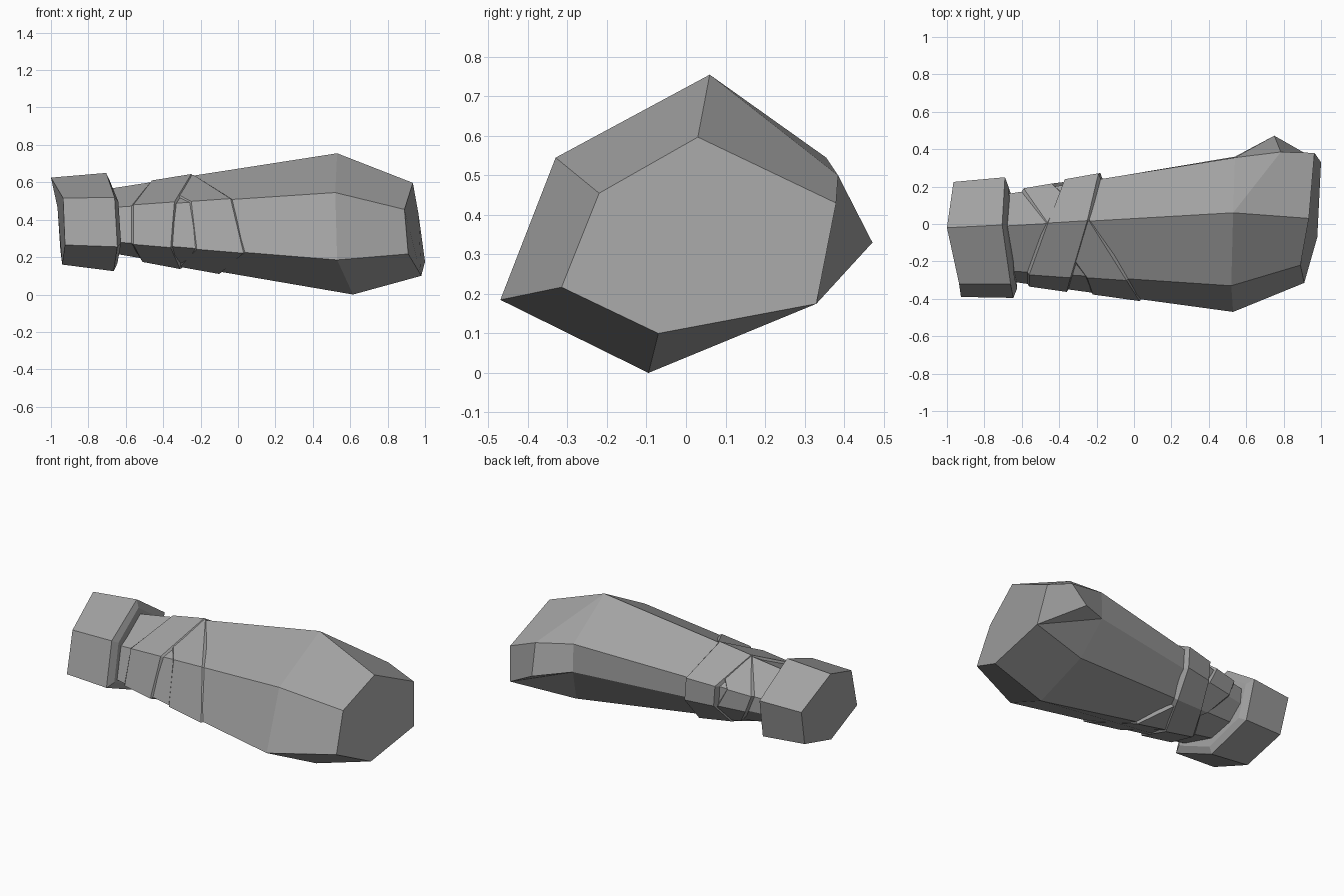
import bpy
import bmesh
from mathutils import Vector

cube = bpy.data.objects.get("Cube")
if cube:
    bpy.data.objects.remove(cube, do_unlink=True)

grey = bpy.data.materials.new("stone_grey")
grey.use_nodes = True
colour = (0.36, 0.36, 0.36, 1)
grey.diffuse_color = colour
grey.node_tree.nodes["Principled BSDF"].inputs["Base Color"].default_value = colour


def build(name, rings, caps=True, closed=False, extra=None):
    """Skin a list of matching rings, with optional end caps."""
    bm = bmesh.new()
    vr = [[bm.verts.new(p) for p in r] for r in rings]
    pairs = list(zip(vr, vr[1:]))
    if closed:
        pairs.append((vr[-1], vr[0]))
    for a, b in pairs:
        for i in range(len(a)):
            j = (i + 1) % len(a)
            bm.faces.new((a[i], a[j], b[j], b[i]))
    if caps:
        bm.faces.new(vr[0])
    if caps and not extra:
        bm.faces.new(vr[-1])
    if extra:
        extra(bm, vr[-1])
    bmesh.ops.recalc_face_normals(bm, faces=bm.faces[:])
    mesh = bpy.data.meshes.new(name)
    bm.to_mesh(mesh)
    bm.free()
    mesh.materials.append(grey)
    obj = bpy.data.objects.new(name, mesh)
    bpy.context.collection.objects.link(obj)


# Shaft ring order: top, front upper, front lower, bottom,
# back lower, back middle, back upper
neck = [(-.68, -.01, .567), (-.68, -.25, .465), (-.68, -.305, .283),
        (-.68, -.08, .222), (-.68, .07, .26), (-.68, .155, .345),
        (-.68, .16, .44)]
wide = [(.53, .06, .755), (.52, -.33, .545), (.53, -.47, .185),
        (.615, -.095, 0), (.60, .24, .14), (.54, .36, .37),
        (.54, .355, .545)]
end = [(.935, .03, .597), (.89, -.22, .455), (.91, -.315, .217),
       (.98, -.07, .10), (1.0, .33, .175), (.965, .38, .43)]


def knotted_end(bm, w):
    """Blunt end with a protruding knot on its back side."""
    e = [bm.verts.new(p) for p in end]
    k_up = bm.verts.new((.785, .385, .50))
    k_low = bm.verts.new((.75, .472, .33))
    for i in range(4):
        bm.faces.new((w[i], w[i + 1], e[i + 1], e[i]))
    for f in ((w[0], k_up, e[5], e[0]), (w[0], w[6], k_up),
              (w[6], w[5], k_low, k_up), (k_up, k_low, e[4], e[5]),
              (w[5], e[4], k_low), (w[4], e[4], w[5]), e):
        bm.faces.new(f)


build("tapered_shaft", [neck, wide], extra=knotted_end)

# Pommel block, with a shallow chamfer towards the shaft
pommel_out = [(-1.0, -.02, .625), (-.935, -.32, .515), (-.925, -.39, .265),
              (-.94, -.11, .16), (-.95, .17, .24), (-.965, .225, .465)]
pommel_in = [(-.705, -.005, .65), (-.66, -.32, .52), (-.645, -.395, .255),
             (-.665, -.10, .125), (-.675, .195, .225), (-.69, .25, .475)]
pommel_lip = [(x + .02, -.08 + (y + .08) * .84, .38 + (z - .38) * .84)
              for x, y, z in pommel_in]
build("pommel", [pommel_out, pommel_in, pommel_lip])


def on_shaft(i, x, factor):
    """Point on shaft edge i at x, pushed away from the shaft axis."""
    a, b = Vector(neck[i]), Vector(wide[i])
    p = a.lerp(b, (x - a.x) / (b.x - a.x))
    axis = Vector((x, -.06, .38))
    return axis + (p - axis) * factor


def strap(name, left, right, factors):
    """Slanted band: outer face from left to right, with bevelled rims."""
    inner = [.97] * 7
    spec = ((left, -.015, inner), (left, 0, factors),
            (right, 0, factors), (right, .015, inner))
    rings = [[on_shaft(i, xs[i] + dx, f[i]) for i in range(7)]
             for xs, dx, f in spec]
    build(name, rings, caps=False, closed=True)


# Two straps that cross on top of the grip
strap("rear_strap", (-.46, -.56, -.56, -.51, -.40, -.36, -.37),
      (-.25, -.34, -.36, -.31, -.20, -.18, -.19),
      (1.04, 1.07, 1.05, 1.10, 1.10, 1.11, 1.11))
strap("front_strap", (-.46, -.25, -.22, -.31, -.46, -.55, -.59),
      (-.24, -.04, .03, -.10, -.25, -.38, -.44),
      (1.02, 1.04, 1.03, 1.05, 1.06, 1.07, 1.07))
